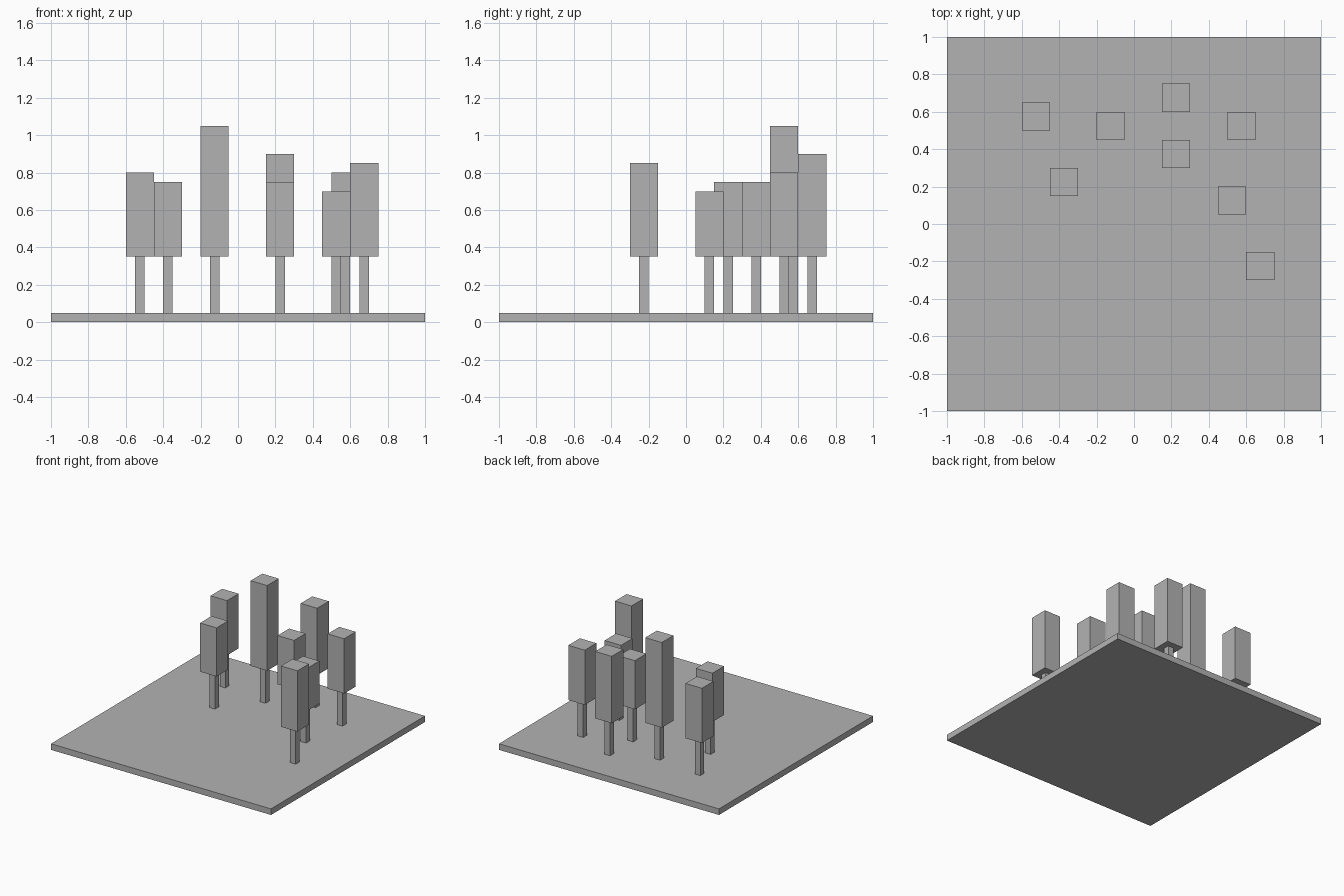
import bpy

cube = bpy.data.objects.get("Cube")
if cube:
    bpy.data.objects.remove(cube, do_unlink=True)

# Single flat colour
grey = bpy.data.materials.new("light_grey")
grey.use_nodes = True
colour = (0.45, 0.45, 0.45, 1)
grey.diffuse_color = colour
grey.node_tree.nodes["Principled BSDF"].inputs["Base Color"].default_value = colour

BASE_TOP, CROWN_BOTTOM = 0.05, 0.35
CROWN_WIDTH, TRUNK_WIDTH = 0.15, 0.05


def add_box(name, x, y, width, bottom, top):
    """Square block centred on x, y between two heights."""
    bpy.ops.mesh.primitive_cube_add(size=1, location=(x, y, (bottom + top) / 2))
    box = bpy.context.object
    box.name = name
    box.scale = (width, width, top - bottom)
    bpy.ops.object.transform_apply(location=False, rotation=False, scale=True)
    box.data.materials.append(grey)
    return box


# Ground slab
add_box("ground_slab", 0, 0, 2, 0, BASE_TOP)

# Trees: centre x, centre y, crown top
trees = [
    (-0.525, 0.575, 0.80),
    (-0.375, 0.225, 0.75),
    (-0.125, 0.525, 1.05),
    (0.225, 0.675, 0.90),
    (0.225, 0.375, 0.75),
    (0.575, 0.525, 0.80),
    (0.525, 0.125, 0.70),
    (0.675, -0.225, 0.85),
]
for i, (x, y, top) in enumerate(trees, 1):
    add_box(f"tree_trunk_{i}", x, y, TRUNK_WIDTH, BASE_TOP, CROWN_BOTTOM)
    add_box(f"tree_crown_{i}", x, y, CROWN_WIDTH, CROWN_BOTTOM, top)
